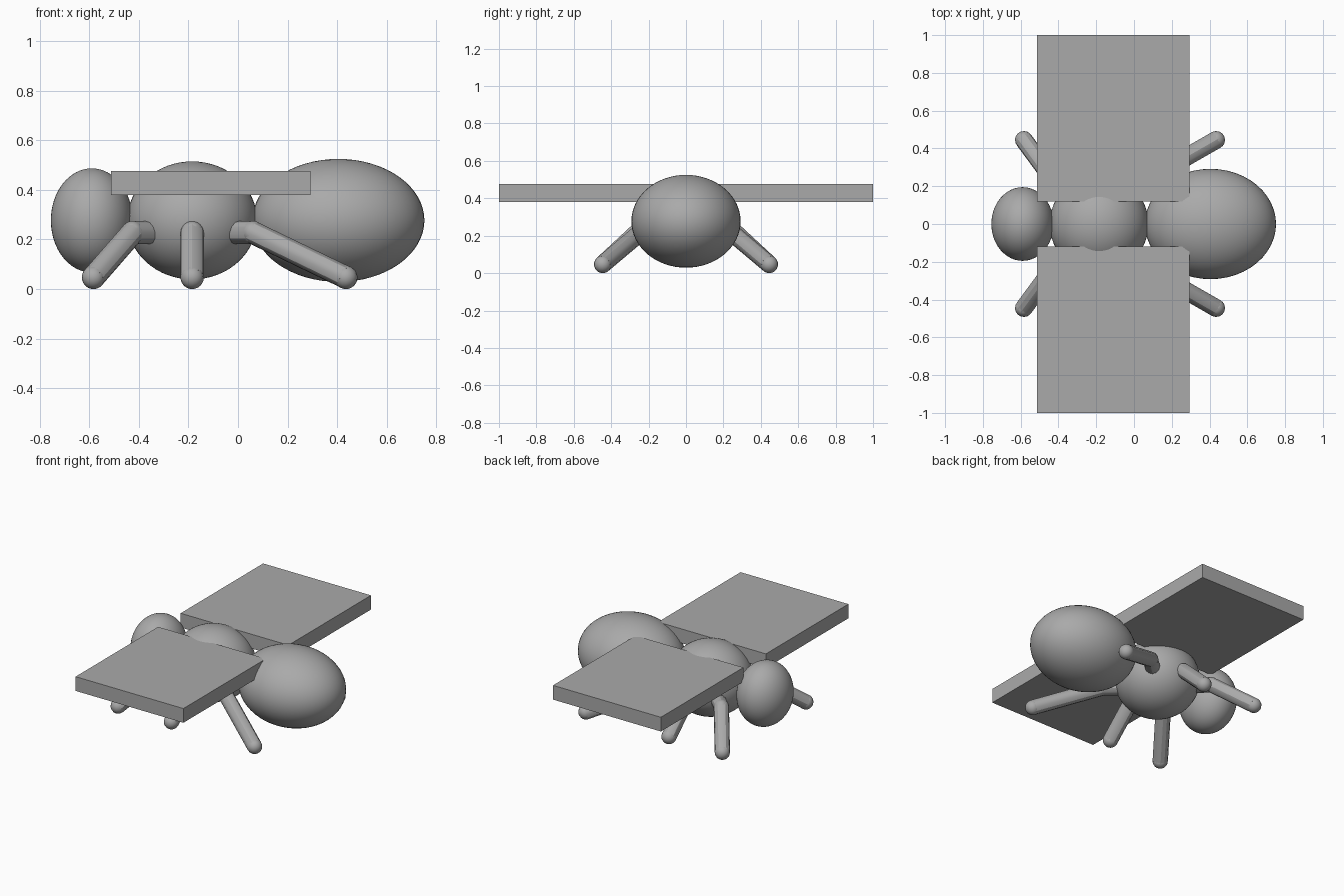
import bpy
import bmesh
from math import radians
from mathutils import Matrix, Vector

cube = bpy.data.objects.get("Cube")
if cube:
    bpy.data.objects.remove(cube, do_unlink=True)

GREY = (0.4, 0.4, 0.4, 1)
grey = bpy.data.materials.new("plain grey")
grey.use_nodes = True
grey.diffuse_color = GREY
grey.node_tree.nodes["Principled BSDF"].inputs["Base Color"].default_value = GREY

LEG_RADIUS = 0.047


def finish(bm, name, smooth=True):
    mesh = bpy.data.meshes.new(name)
    bm.to_mesh(mesh)
    bm.free()
    mesh.materials.append(grey)
    obj = bpy.data.objects.new(name, mesh)
    bpy.context.collection.objects.link(obj)
    if smooth:
        bpy.ops.object.select_all(action="DESELECT")
        obj.select_set(True)
        bpy.context.view_layer.objects.active = obj
        bpy.ops.object.shade_smooth_by_angle(angle=radians(30))
    return obj


def ellipsoid(name, x, radii):
    bm = bmesh.new()
    place = Matrix.Translation((x, 0, 0.277)) @ Matrix.Diagonal((*radii, 1))
    bmesh.ops.create_uvsphere(bm, u_segments=48, v_segments=32, radius=1, matrix=place)
    finish(bm, name)


def add_ball(bm, centre):
    bmesh.ops.create_uvsphere(bm, u_segments=16, v_segments=12, radius=LEG_RADIUS,
                              matrix=Matrix.Translation(centre))


def add_rod(bm, start, end):
    axis = end - start
    turn = axis.to_track_quat("Z", "Y").to_matrix().to_4x4()
    bmesh.ops.create_cone(bm, cap_ends=True, segments=12, radius1=LEG_RADIUS,
                          radius2=LEG_RADIUS, depth=axis.length,
                          matrix=Matrix.Translation((start + end) / 2) @ turn)


def leg(name, side, knee_x, knee_y, foot_x):
    # Level upper segment from the thorax, then a sloping lower segment
    root = Vector((-0.185, 0, 0.228))
    knee = Vector((knee_x, side * knee_y, 0.228))
    foot = Vector((foot_x, side * 0.445, LEG_RADIUS))
    bm = bmesh.new()
    add_rod(bm, root, knee)
    add_rod(bm, knee, foot)
    add_ball(bm, knee)
    add_ball(bm, foot)
    finish(bm, name)


# Three body sections along x
ellipsoid("head", -0.59, (0.165, 0.195, 0.21))
ellipsoid("thorax", -0.185, (0.262, 0.262, 0.238))
ellipsoid("abdomen", 0.405, (0.347, 0.292, 0.248))

# Wings and legs on both sides
for side, label in ((-1, "near"), (1, "far")):
    bm = bmesh.new()
    bmesh.ops.create_cube(bm, size=1, matrix=Matrix.Translation((-0.11, side * 0.56, 0.428))
                          @ Matrix.Diagonal((0.805, 0.88, 0.096, 1)))
    finish(bm, label + "_wing", smooth=False)
    leg(label + "_head_end_leg", side, -0.425, 0.23, -0.583)
    leg(label + "_middle_leg", side, -0.185, 0.25, -0.185)
    leg(label + "_tail_end_leg", side, 0.06, 0.23, 0.435)
